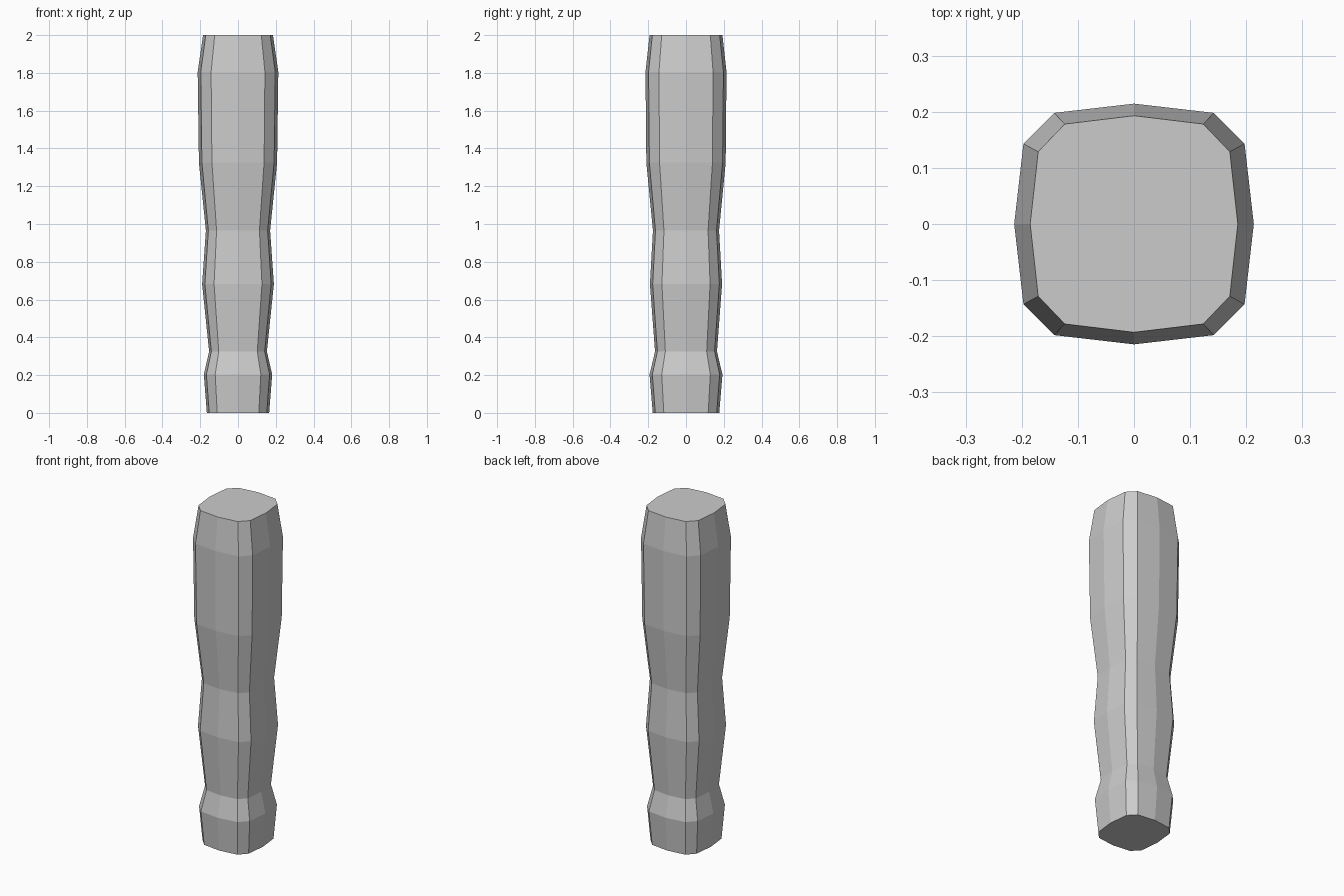
import bpy, bmesh

if "Cube" in bpy.data.objects:
    bpy.data.objects.remove(bpy.data.objects["Cube"])

# Height, half width in x, half depth in y for each ring
rings = [(0, .165, .176), (.203, .181, .193), (.325, .153, .164),
         (.682, .19, .191), (.965, .17, .175), (1.325, .207, .21),
         (1.805, .2135, .2145), (2, .185, .193)]

# Rounded-square cross-section: one quarter, turned four times
section = []
quarter = [(1, 0), (.923, .667), (.667, .923)]
for _ in range(4):
    section += quarter
    quarter = [(-y, x) for x, y in quarter]

# Post: loft through the rings and close both ends
bm = bmesh.new()
loops = [[bm.verts.new((x * w, y * d, z)) for x, y in section]
         for z, w, d in rings]
n = len(section)
for a, b in zip(loops, loops[1:]):
    for i in range(n):
        j = (i + 1) % n
        bm.faces.new((a[i], a[j], b[j], b[i]))
bm.faces.new(loops[0][::-1])
bm.faces.new(loops[-1])
mesh = bpy.data.meshes.new("carved_post")
bm.to_mesh(mesh)
bm.free()
bpy.context.collection.objects.link(bpy.data.objects.new("carved_post", mesh))
